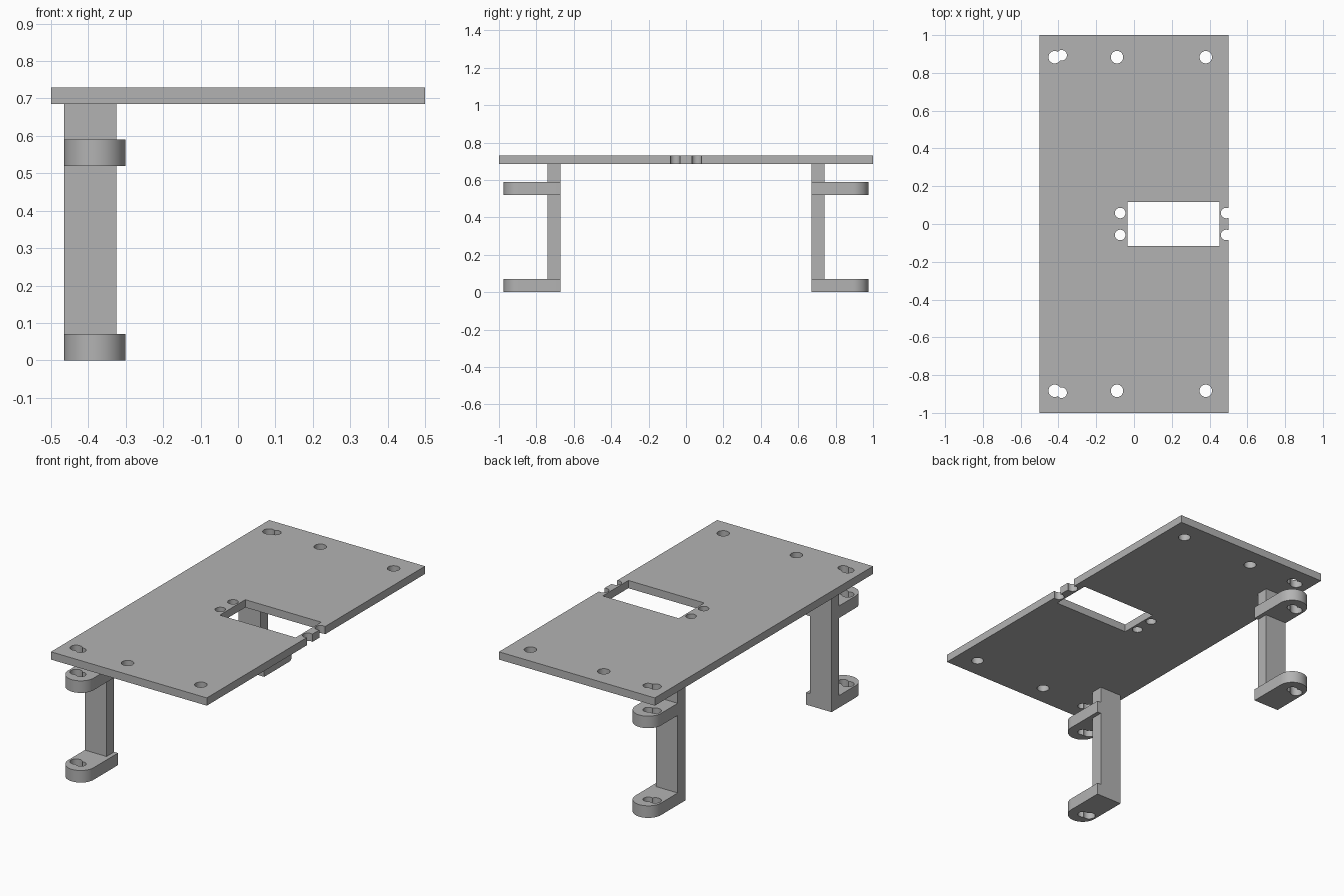
import bpy
import bmesh
from math import pi, cos, sin

cube = bpy.data.objects.get("Cube")
if cube:
    bpy.data.objects.remove(cube, do_unlink=True)

grey = bpy.data.materials.new("plain grey")
grey.use_nodes = True
colour = (0.45, 0.45, 0.45, 1)
grey.diffuse_color = colour
grey.node_tree.nodes["Principled BSDF"].inputs["Base Color"].default_value = colour


def prism(name, outline, z0, z1):
    """Extrude a flat outline from z0 up to z1."""
    bm = bmesh.new()
    face = bm.faces.new([bm.verts.new((x, y, z0)) for x, y in outline])
    top = bmesh.ops.extrude_face_region(bm, geom=[face])["geom"]
    for v in top:
        if isinstance(v, bmesh.types.BMVert):
            v.co.z = z1
    bmesh.ops.recalc_face_normals(bm, faces=bm.faces)
    mesh = bpy.data.meshes.new(name)
    bm.to_mesh(mesh)
    bm.free()
    mesh.materials.append(grey)
    obj = bpy.data.objects.new(name, mesh)
    bpy.context.collection.objects.link(obj)
    return obj


def rect(x0, x1, y0, y1):
    return [(x0, y0), (x1, y0), (x1, y1), (x0, y1)]


def arc(x, y, r, a0, a1, n):
    return [(x + r * cos(a0 + (a1 - a0) * i / n),
             y + r * sin(a0 + (a1 - a0) * i / n)) for i in range(n + 1)]


def circle(x, y, r):
    return arc(x, y, r, 0, 2 * pi, 40)[:-1]


def boolean(obj, other, operation):
    """Combine with another solid, then remove that solid."""
    other.hide_render = True
    mod = obj.modifiers.new("boolean", "BOOLEAN")
    mod.operation, mod.solver, mod.object = operation, "EXACT", other
    bpy.context.view_layer.objects.active = obj
    bpy.ops.object.modifier_apply(modifier=mod.name)
    bpy.data.objects.remove(other, do_unlink=True)


def drill(obj, outlines):
    for outline in outlines:
        boolean(obj, prism("cutter", outline, -0.2, 1), "DIFFERENCE")


def smooth(obj):
    bpy.ops.object.select_all(action="DESELECT")
    obj.select_set(True)
    bpy.context.view_layer.objects.active = obj
    bpy.ops.object.shade_smooth_by_angle(angle=pi / 6)


BIG, SMALL = 0.033, 0.028
LUG_X, LUG_Y, LUG_R = -0.383, 0.893, 0.082


def keyhole(side):
    """Overlapping pair of holes shared by the plate and the lugs."""
    return [circle(-0.42, side * 0.883, BIG), circle(LUG_X, side * LUG_Y, SMALL)]


# Top plate with servo window, screw holes and open edge notches
plate = prism("top_plate", rect(-0.5, 0.5, -1, 1), 0.685, 0.73)
holes = [rect(-0.035, 0.452, -0.117, 0.117)]
for side in (-1, 1):
    holes += keyhole(side)
    holes += [circle(x, side * 0.883, BIG) for x in (-0.09, 0.38)]
    holes += [circle(x, side * 0.058, SMALL) for x in (-0.073, 0.488)]
drill(plate, holes)
smooth(plate)

# Two brackets: a post with two round-ended lugs pointing outward
for name, side in (("front_bracket", -1), ("back_bracket", 1)):
    bracket = prism(name, rect(-0.465, -0.325, side * 0.67, side * 0.74), 0, 0.685)
    lug = [(LUG_X + LUG_R, side * 0.67)]
    lug += arc(LUG_X, side * LUG_Y, LUG_R, 0, side * pi, 24)
    lug += [(LUG_X - LUG_R, side * 0.67)]
    for z in (0, 0.52):
        boolean(bracket, prism("lug", lug, z, z + 0.07), "UNION")
    drill(bracket, keyhole(side))
    smooth(bracket)
